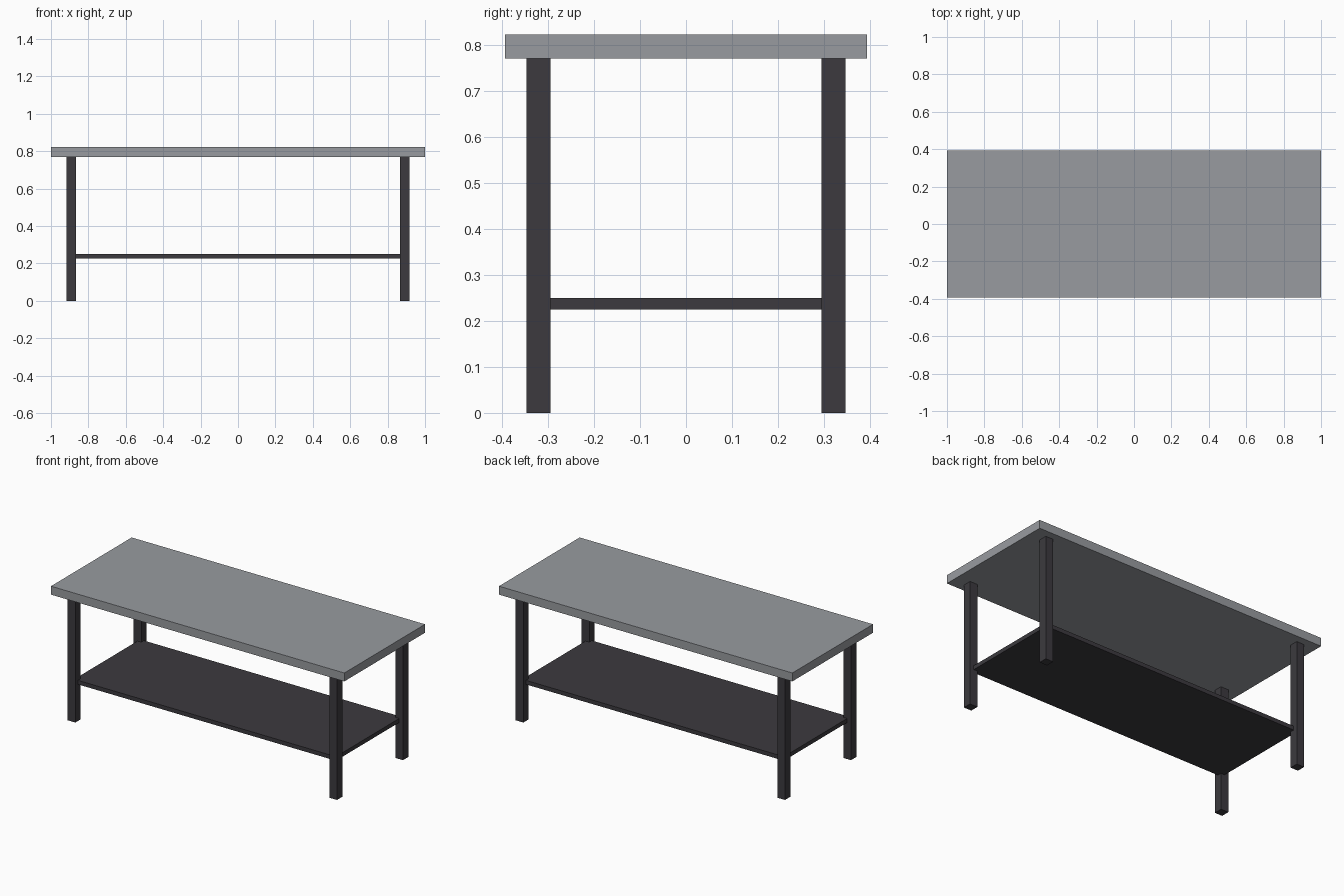
import bpy

if "Cube" in bpy.data.objects:
    bpy.data.objects.remove(bpy.data.objects["Cube"])


def material(name, rgb):
    m = bpy.data.materials.new(name)
    m.diffuse_color = (*rgb, 1.0)
    m.use_nodes = True
    m.node_tree.nodes["Principled BSDF"].inputs["Base Color"].default_value = m.diffuse_color
    return m


def box(name, lo, hi, mat):
    """Axis-aligned box between two corners."""
    bpy.ops.mesh.primitive_cube_add(size=1)
    ob = bpy.context.object
    ob.name = name
    ob.location = [(a + b) / 2 for a, b in zip(lo, hi)]
    ob.scale = [b - a for a, b in zip(lo, hi)]
    bpy.ops.object.transform_apply(location=True, rotation=False, scale=True)
    ob.data.materials.append(mat)
    return ob


steel = material("light_grey_steel", (0.315, 0.33, 0.35))
frame = material("dark_grey_frame", (0.045, 0.042, 0.049))

LEG_X, LEG_Y, LEG_HALF = 0.892, 0.321, 0.026
TOP_UNDER, TOP_Z = 0.77, 0.822

# Worktop slab
box("table_top", (-1, -0.393, TOP_UNDER), (1, 0.393, TOP_Z), steel)

# Lower shelf, reaching the leg centres
box("lower_shelf", (-LEG_X, -LEG_Y, 0.225), (LEG_X, LEG_Y, 0.25), frame)

# Four square legs
for side, sx in (("left", -1), ("right", 1)):
    for end, sy in (("front", -1), ("back", 1)):
        x, y = sx * LEG_X, sy * LEG_Y
        box(f"{end}_{side}_leg",
            (x - LEG_HALF, y - LEG_HALF, 0),
            (x + LEG_HALF, y + LEG_HALF, TOP_UNDER), frame)
